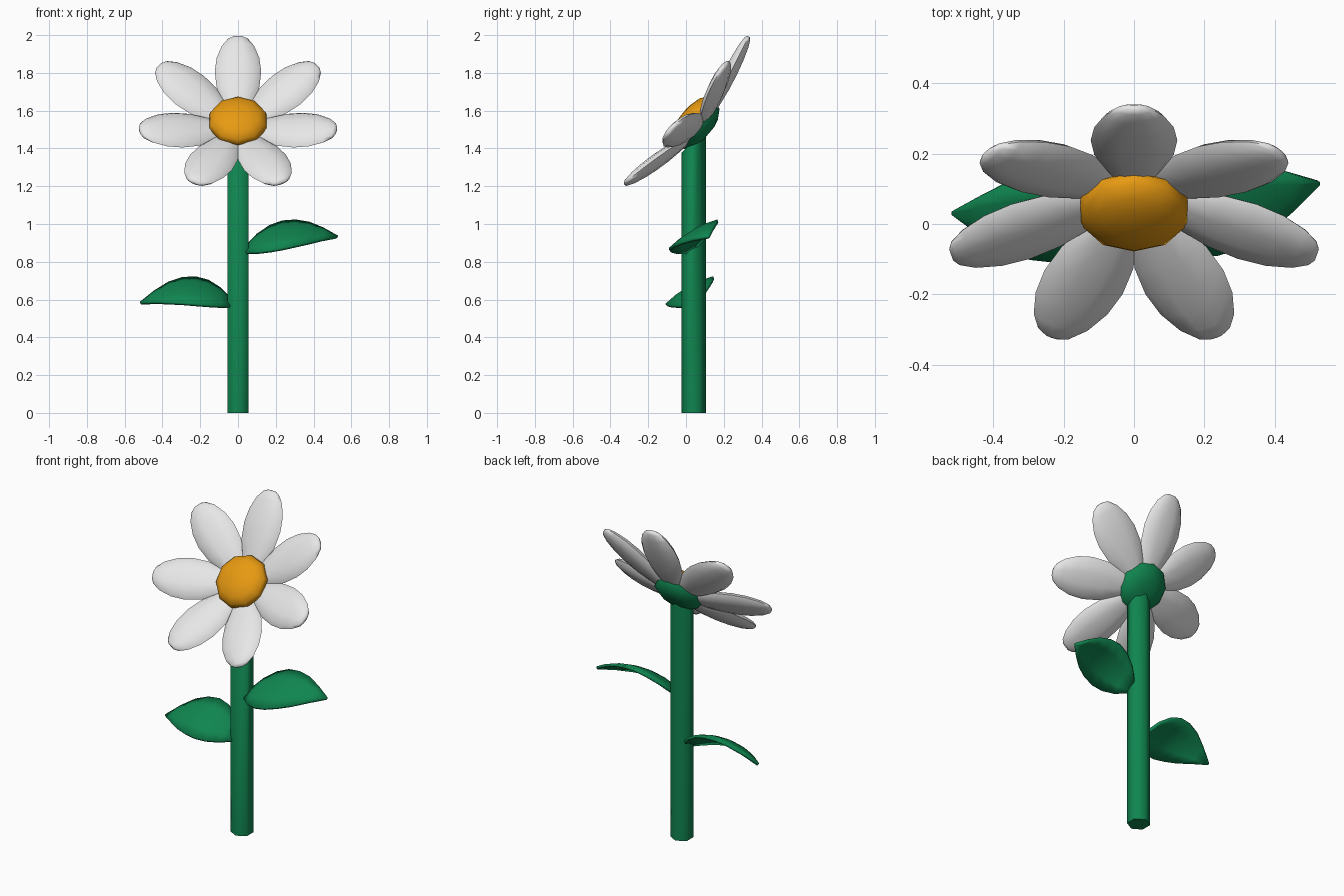
import bpy, bmesh, math
from mathutils import Vector, Matrix

if "Cube" in bpy.data.objects:
    bpy.data.objects.remove(bpy.data.objects["Cube"])


def material(name, rgb):
    m = bpy.data.materials.new(name)
    m.diffuse_color = (*rgb, 1)
    m.use_nodes = True
    m.node_tree.nodes["Principled BSDF"].inputs["Base Color"].default_value = m.diffuse_color
    return m


GREEN = material("leaf_green", (0.005, 0.235, 0.08))
WHITE = material("petal_white", (0.80, 0.80, 0.80))
YELLOW = material("warm_yellow", (0.82, 0.33, 0.006))

# Flower head frame: tilted 50 degrees to face forward and up
HEAD = Matrix.Translation((0, 0.03, 1.55)) @ Matrix.Rotation(math.radians(50), 4, 'X')


def make(name, bm, mat, angle=60):
    bmesh.ops.recalc_face_normals(bm, faces=bm.faces)
    me = bpy.data.meshes.new(name)
    bm.to_mesh(me)
    bm.free()
    me.materials.append(mat)
    ob = bpy.data.objects.new(name, me)
    bpy.context.collection.objects.link(ob)
    bpy.context.view_layer.objects.active = ob
    bpy.ops.object.select_all(action='DESELECT')
    ob.select_set(True)
    bpy.ops.object.shade_smooth_by_angle(angle=math.radians(angle))
    return ob


def loft(rings):
    """Skin closed rings of points and cap both ends."""
    bm = bmesh.new()
    vs = [[bm.verts.new(p) for p in ring] for ring in rings]
    n = len(vs[0])
    for a, b in zip(vs, vs[1:]):
        for i in range(n):
            j = (i + 1) % n
            bm.faces.new((a[i], a[j], b[j], b[i]))
    bm.faces.new(vs[0][::-1])
    bm.faces.new(vs[-1])
    return bm


def circle(n, r, phase=0.0):
    return [(r * math.cos(math.tau * i / n + phase), r * math.sin(math.tau * i / n + phase))
            for i in range(n)]


# Stem: six-sided, its top cut parallel to the flower head
sides = circle(6, 0.065, math.pi / 2)
make("stem", loft([[(x, y + 0.04, 0) for x, y in sides],
                   [(x, y + 0.04, 1.44 + 1.0 * y) for x, y in sides]]), GREEN, 65)


# Flower centre and the green cup behind it
def head_part(name, profile, n, mat):
    rings = [[HEAD @ Vector((x, y, z)) for x, y in circle(n, r, math.pi / n)] for r, z in profile]
    make(name, loft(rings), mat)


head_part("flower_centre", [(0.13, -0.05), (0.16, -0.015), (0.15, 0.015), (0.115, 0.042),
                            (0.06, 0.056), (0.015, 0.06)], 10, YELLOW)
head_part("flower_cup", [(0.05, -0.115), (0.09, -0.105), (0.14, -0.075), (0.155, -0.04),
                         (0.12, -0.02)], 10, GREEN)

# Seven petals: (distance, half width, half thickness), cupped forward
PETAL = [(0.08, 0.045, 0.016), (0.15, 0.083, 0.026), (0.24, 0.113, 0.034), (0.33, 0.123, 0.036),
         (0.41, 0.113, 0.033), (0.48, 0.085, 0.026), (0.52, 0.052, 0.017), (0.533, 0.025, 0.008)]
for k in range(7):
    turn = HEAD @ Matrix.Rotation(math.pi / 2 + math.tau * k / 7, 4, 'Z')
    rings = []
    for r, w, t in PETAL:
        z = -0.05 + 0.24 * (r - 0.1)
        rings.append([turn @ Vector((r - 0.24 * t * s, w * c, z + t * s))
                      for c, s in circle(10, 1)])
    make(f"petal_{k + 1}", loft(rings), WHITE)

# Leaves: arched blades, tilted with the back edge high
WIDTHS = [0.03, 0.095, 0.132, 0.145, 0.135, 0.108, 0.06, 0.004]


def leaf(name, base, mid, tip):
    base, mid, tip = map(Vector, (base, mid, tip))
    ctrl = 2 * mid - (base + tip) / 2
    slope = math.radians(30)
    bm = bmesh.new()
    rows = []
    for i, w in enumerate(WIDTHS):
        t = i / (len(WIDTHS) - 1)
        c = base * (1 - t) ** 2 + ctrl * 2 * t * (1 - t) + tip * t * t
        row = []
        for s in (-1, -0.5, 0, 0.5, 1):
            camber = 0.12 * w * (1 - s * s)
            row.append(bm.verts.new(c + Vector((0, w * s * math.cos(slope) - camber * 0.5,
                                                w * s * math.sin(slope) + camber))))
        rows.append(row)
    for a, b in zip(rows, rows[1:]):
        for j in range(4):
            bm.faces.new((a[j], a[j + 1], b[j + 1], b[j]))
    ob = make(name, bm, GREEN)
    mod = ob.modifiers.new("thickness", 'SOLIDIFY')
    mod.thickness = 0.016
    mod.offset = 0


leaf("right_leaf", (0.04, 0.03, 0.86), (0.27, 0.045, 0.945), (0.525, 0.118, 0.93))
leaf("left_leaf", (-0.03, 0.04, 0.575), (-0.26, 0.02, 0.645), (-0.515, 0.034, 0.58))
